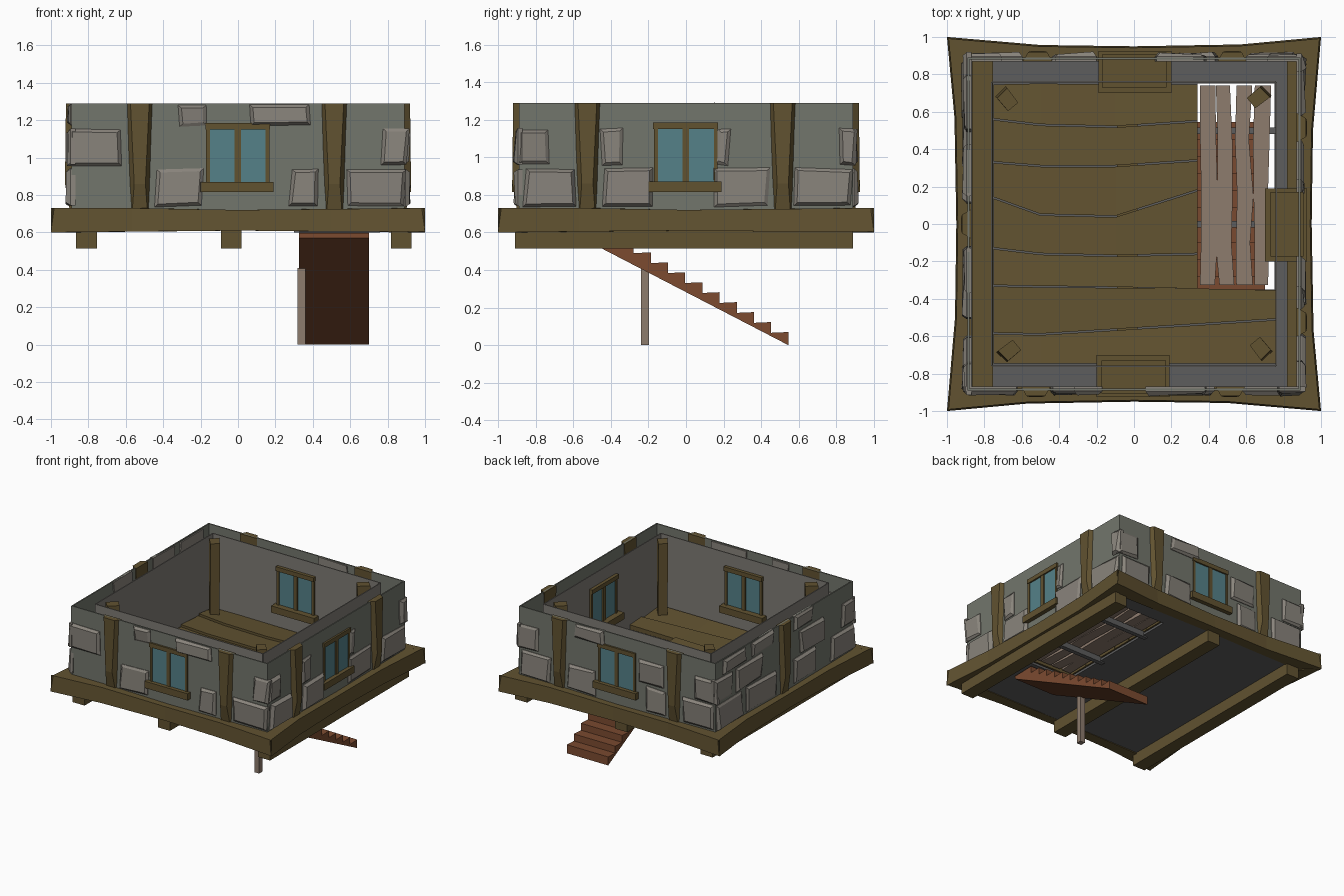
import bpy, bmesh, math, random
from mathutils import Matrix

if "Cube" in bpy.data.objects:
    bpy.data.objects.remove(bpy.data.objects["Cube"])

random.seed(4)


def mat(name, r, g, b):
    m = bpy.data.materials.new(name)
    m.diffuse_color = (r, g, b, 1)
    m.use_nodes = True
    m.node_tree.nodes["Principled BSDF"].inputs["Base Color"].default_value = m.diffuse_color
    return m


WOOD = mat("oak", .12, .085, .03)
STONE = mat("stone", .25, .23, .20)
WALL = mat("wall", .17, .18, .15)
INNER = mat("plaster", .21, .195, .175)
GLASS = mat("glass", .09, .22, .25)
STAIR = mat("stair_wood", .20, .07, .03)
PALE = mat("pale_wood", .27, .20, .155)
DARK = mat("dark_grey", .11, .11, .11)


def make(name, solids, material, turn=0):
    """Each solid is a list of point rings lofted together and capped; turn = quarter turns."""
    bm = bmesh.new()
    for rings in solids:
        vs = [[bm.verts.new(p) for p in r] for r in rings]
        n = len(vs[0])
        for a, b in zip(vs, vs[1:]):
            for i in range(n):
                j = (i + 1) % n
                bm.faces.new((a[i], a[j], b[j], b[i]))
        bm.faces.new(vs[0][::-1])
        bm.faces.new(vs[-1])
    bmesh.ops.recalc_face_normals(bm, faces=bm.faces)
    bm.transform(Matrix.Rotation(turn * math.pi / 2, 4, 'Z'))
    me = bpy.data.meshes.new(name)
    bm.to_mesh(me)
    bm.free()
    me.materials.append(material)
    ob = bpy.data.objects.new(name, me)
    bpy.context.collection.objects.link(ob)
    return ob


def box(x0, x1, y0, y1, z0, z1):
    return [[(x0, y0, z), (x1, y0, z), (x1, y1, z), (x0, y1, z)] for z in (z0, z1)]


def jit(a):
    return random.uniform(-a, a)


def stone(u0, u1, z0, z1):
    """Rough block with bevelled face, on the front wall."""
    base = [(u0, z0), (u1, z0), (u1, z1), (u0, z1)]
    base = [(u + jit(.01), z + jit(.006)) for u, z in base]
    cu, cz = (u0 + u1) / 2, (z0 + z1) / 2
    face = [(u + math.copysign(.018, cu - u), -.912 + jit(.01), z + math.copysign(.016, cz - z))
            for u, z in base]
    return [[(u, -.87, z) for u, z in base], [(u, -.895, z) for u, z in base], face]


def pilaster(u):
    """Timber pilaster with a tapered foot."""
    rings = []
    for z, back, front, d in ((.72, .055, .04, .90), (.86, .065, .03, .925), (1.29, .078, .05, .92)):
        rings.append([(u - back, -.87, z), (u - front, -d, z), (u + front, -d, z), (u + back, -.87, z)])
    return rings


# Stone layouts: (start, end, bottom, top) along each wall
LOW, MID, TOP = (.74, .94), (.96, 1.15), (1.17, 1.285)
LAYOUT = {
    "front": [(-.91, -.62, *MID), (-.44, -.19, *LOW), (-.32, -.17, *TOP), (.06, .38, *TOP),
              (.28, .43, *LOW), (.59, .89, *LOW), (.77, .91, *MID)],
    "right": [(-.89, -.73, *MID), (-.86, -.59, *LOW), (-.45, -.33, *MID), (-.44, -.17, *LOW),
              (.16, .23, *MID), (.15, .44, *LOW), (.57, .88, *LOW), (.81, .91, *MID)],
    "back": [(-.91, -.72, *MID), (-.87, -.6, *LOW), (-.44, -.2, *LOW), (-.38, -.12, *TOP),
             (.2, .43, *MID), (.27, .44, *LOW), (.6, .88, *LOW), (.7, .91, *MID)],
    "left": [(-.88, -.55, *LOW), (-.5, -.12, *LOW), (.12, .4, *LOW), (.6, .89, *LOW),
             (-.91, -.68, *MID), (-.62, -.3, *MID), (.2, .5, *MID), (.74, .91, *MID),
             (-.8, -.5, *TOP), (-.42, -.14, *TOP), (.12, .36, *TOP)],
}

for k, (side, stones) in enumerate(LAYOUT.items()):
    # double-skinned wall, open at the top
    make(side + "_outer_wall", [box(-.89, .89, -.89, -.88, .63, 1.29)], WALL, k)
    make(side + "_inner_wall", [box(-.76, .76, -.765, -.757, .63, 1.29)], INNER, k)
    make(side + "_stones", [stone(*s) for s in stones], STONE, k)
    make(side + "_pilasters", [pilaster(u) for u in ((0,) if side == "left" else (-.525, .515))], WOOD, k)
    # warped sill beam, mitred at the corners
    rings = []
    for u, d, zb, zt in ((-1, 1, .6, .73), (-.57, .96, .605, .73), (0, .95, .61, .72),
                         (.5, .957, .605, .725), (1, 1, .605, .73)):
        rings.append([(u, -d, zb), (u, -d + .008, zt), (u * .87, -.87, zt), (u * .87, -.87, zb)])
    make(side + "_sill_beam", [rings], WOOD, k)
    # window through both skins
    if side != "left":
        make(side + "_window_frame", [
            box(-.20, .19, -.925, -.70, .815, .87), box(-.175, .17, -.905, -.73, 1.15, 1.185),
            box(-.17, -.15, -.90, -.74, .86, 1.16), box(.148, .168, -.90, -.74, .86, 1.16),
            box(-.018, .015, -.90, -.74, .86, 1.16)], WOOD, k)
        make(side + "_window_glass", [box(-.155, .155, -.893, -.75, .865, 1.155)], GLASS, k)
    # slanted corner post inside the room
    c = [(-.68, -.74), (-.61, -.68), (-.655, -.625), (-.735, -.685)]
    make(side + "_corner_post", [[[(x, y, .68) for x, y in c],
                                  [(x * .99, y * .99, 1.285) for x, y in c]]], WOOD, k)

# grey underfloor slab around the stair opening
make("underfloor", [box(-.88, .34, -.88, .88, .61, .63), box(.75, .88, -.88, .88, .61, .63),
                    box(.34, .75, -.88, -.35, .61, .63), box(.34, .75, .75, .88, .61, .63)], DARK)

# joists
make("joists", [box(x, x + .11, -.91, .89, .515, .64) for x in (-.865, -.09, .818)], WOOD)

# floor planks between wavy seams (heights at four stations along x)
SEAMS = [(-.75, -.75, -.75, -.75), (-.585, -.59, -.54, -.51), (-.33, -.335, -.34, -.35),
         (-.13, -.16, -.17, -.16), (.14, .05, .04, .18), (.33, .31, .31, .34),
         (.56, .53, .52, .55), (.75, .755, .75, .75)]
planks = []
for i, (a, b) in enumerate(zip(SEAMS, SEAMS[1:])):
    xs = (-.75, -.5, .3, .76) if i < 2 else (-.75, -.5, -.1, .34)
    t0, t1 = .69 + jit(.005), .705 + jit(.004)
    planks.append([[(x, p + .004, .64), (x, q - .004, .64), (x, q - .004, t0), (x, p + .004, t1)]
                   for x, p, q in zip(xs, a, b)])
make("floor_planks", planks, WOOD)

# slatted hatch over the stairs
slats = []
for x in (.35, .445, .54, .64):
    ring = []
    for y in (-.325, -.1, .15, .45, .74):
        o, w = jit(.012), .082 + jit(.008)
        ring.append([(x + o, y, .645), (x + o + w, y, .645), (x + o + w, y, .675), (x + o, y, .675)])
    slats.append(ring)
make("hatch_slats", slats, PALE)
make("hatch_battens", [box(.30, .76, y, y + .035, .60, .645) for y in (-.02, .48)], DARK)

# staircase, extruded step profile
prof = [(.545, 0)]
for k in range(11):
    y, z = .545 - .0915 * k, .07 + .053 * k
    prof += [(y, z), (y - .0915, z - .004)]
prof += [(-.555, .596), (-.555, .57)]
make("staircase", [[[(x, y, z) for y, z in prof] for x in (.325, .70)]], STAIR)

# stair prop
make("stair_prop", [box(.317, .36, -.24, -.197, 0, .41)], PALE)
